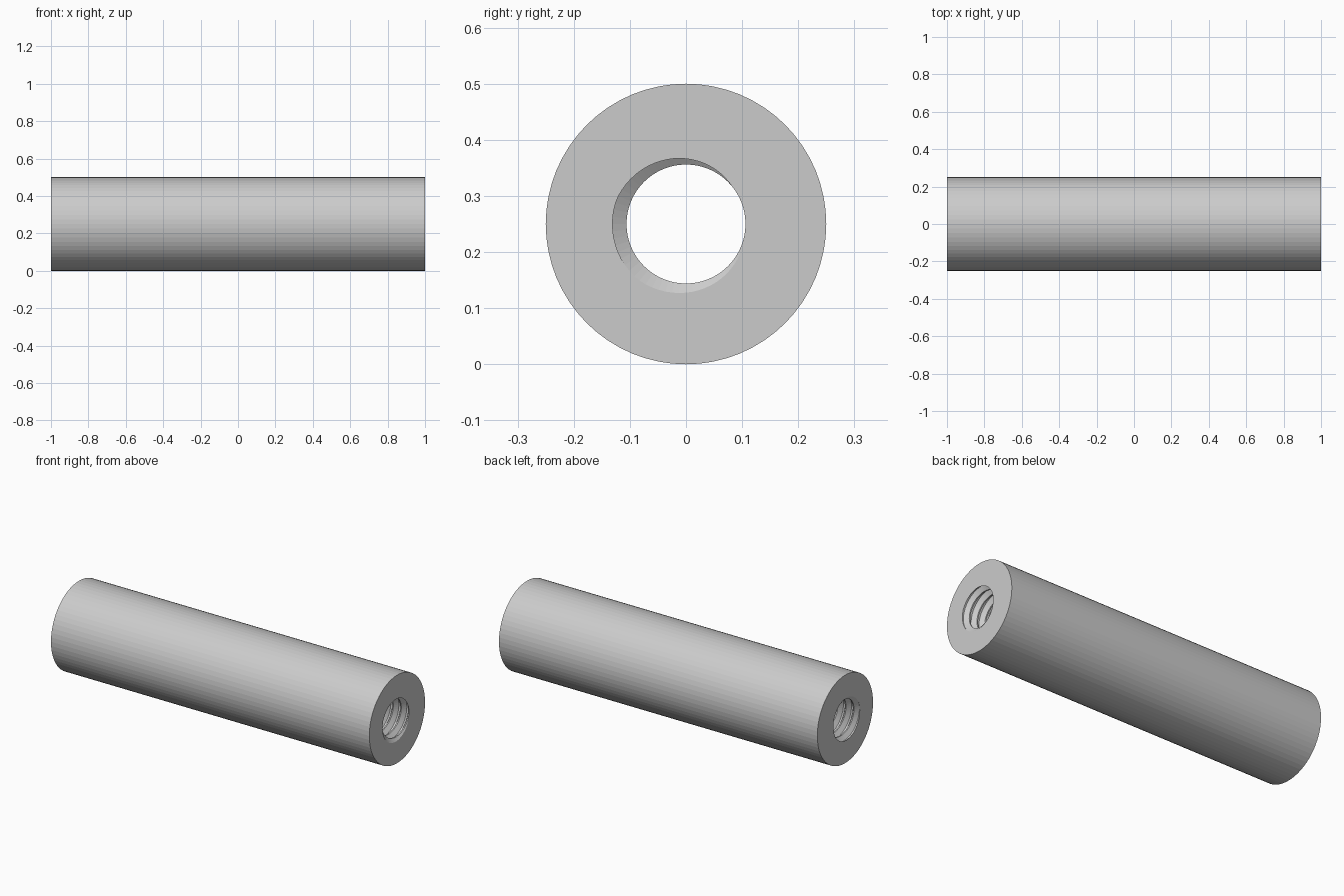
import bpy, bmesh
from math import radians, sin, cos

if "Cube" in bpy.data.objects:
    bpy.data.objects.remove(bpy.data.objects["Cube"])

SIDES = 64
HALF_LEN, OUTER_R, PITCH = 1.0, 0.25, 0.05
MINOR_R, MAJOR_R = 0.106, 0.131
# thread profile over one turn: (phase in degrees, radius), running towards +x
PROFILE = [(350, MINOR_R), (228, MAJOR_R), (161, MAJOR_R), (41, MINOR_R)]


def end_radius(deg):
    """Bore radius where the thread is cut off by the end faces."""
    deg %= 360
    rise = min(max((deg - 41) / 120, 0), 1)
    fall = min(max((350 - deg) / 122, 0), 1)
    return MINOR_R + (MAJOR_R - MINOR_R) * min(rise, fall)


def section(deg):
    """Closed lengthwise section (x, radius) of the tube wall at one angle."""
    pts = []
    for k in range(-42, 3):
        for phase, r in PROFILE:
            x = HALF_LEN + PITCH * ((deg - phase) / 360 + k)
            if abs(x) >= HALF_LEN:
                x = HALF_LEN if x > 0 else -HALF_LEN
                r = end_radius(deg)
            pts.append((x, r))
    return pts + [(HALF_LEN, OUTER_R), (-HALF_LEN, OUTER_R)]


# threaded round spacer: sections swept around the x axis, right-hand thread
bm = bmesh.new()
columns = []
for i in range(SIDES + 1):
    deg = 360 * i / SIDES
    c, s = cos(radians(deg)), sin(radians(deg))
    columns.append([bm.verts.new((x, r * c, OUTER_R + r * s))
                    for x, r in section(deg)])

for a, b in zip(columns, columns[1:]):
    n = len(a)
    for j in range(n):
        m = (j + 1) % n
        bm.faces.new((a[j], a[m], b[m], b[j]))

# close the seam and drop the collapsed faces at both ends
bmesh.ops.remove_doubles(bm, verts=bm.verts, dist=1e-5)
bmesh.ops.recalc_face_normals(bm, faces=bm.faces)

mesh = bpy.data.meshes.new("threaded_spacer")
bm.to_mesh(mesh)
bm.free()
spacer = bpy.data.objects.new("threaded_spacer", mesh)
bpy.context.collection.objects.link(spacer)
